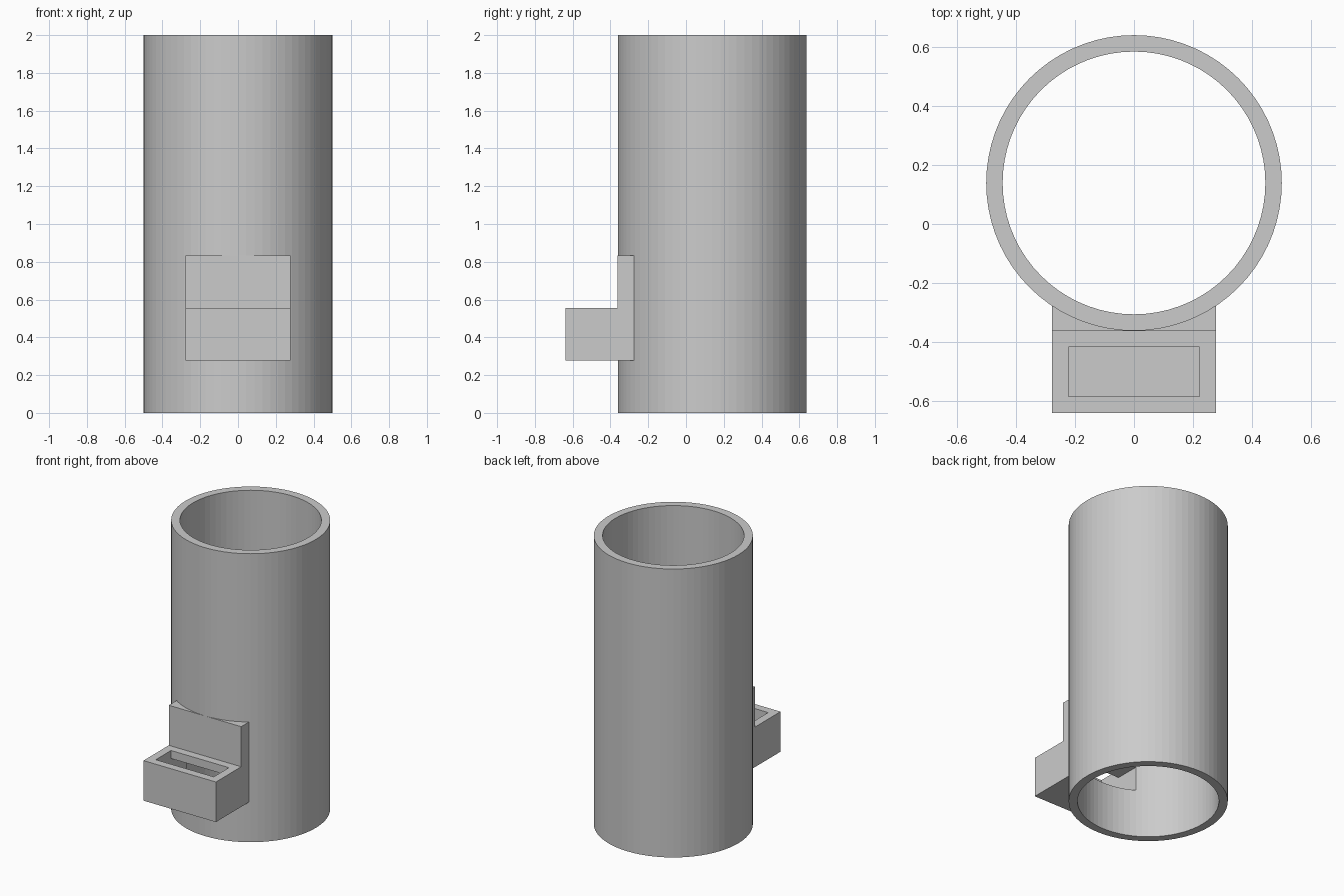
import bpy
import bmesh
from math import pi
from mathutils import Matrix, Vector

old = bpy.data.objects.get("Cube")
if old:
    bpy.data.objects.remove(old, do_unlink=True)

U = 1 / 18              # wall thickness, the module of the whole part
FRONT = -11.5 * U       # front of the tray
TUBE_Y = 2.5 * U        # axis of the tube
PLATE_Y = -6.5 * U - 0.0005

grey = bpy.data.materials.new("plain grey")
grey.use_nodes = True
colour = (0.6, 0.6, 0.6, 1)
grey.diffuse_color = colour
grey.node_tree.nodes["Principled BSDF"].inputs["Base Color"].default_value = colour


def finish(name, bm):
    bmesh.ops.recalc_face_normals(bm, faces=bm.faces)
    mesh = bpy.data.meshes.new(name)
    bm.to_mesh(mesh)
    bm.free()
    mesh.materials.append(grey)
    obj = bpy.data.objects.new(name, mesh)
    bpy.context.collection.objects.link(obj)
    return obj


def cylinder(name, radius, z0, z1):
    bm = bmesh.new()
    bmesh.ops.create_cone(bm, cap_ends=True, segments=72, radius1=radius,
                          radius2=radius, depth=z1 - z0,
                          matrix=Matrix.Translation((0, TUBE_Y, (z0 + z1) / 2)))
    return finish(name, bm)


def extrude_x(name, profile, half_width):
    """Sweep a closed (y, z) outline across the width."""
    bm = bmesh.new()
    face = bm.faces.new([bm.verts.new((-half_width, y, z)) for y, z in profile])
    swept = bmesh.ops.extrude_face_region(bm, geom=[face])["geom"]
    verts = [v for v in swept if isinstance(v, bmesh.types.BMVert)]
    bmesh.ops.translate(bm, verts=verts, vec=Vector((2 * half_width, 0, 0)))
    return finish(name, bm)


def block(name, half_width, y0, y1, z0, z1):
    return extrude_x(name, [(y0, z0), (y1, z0), (y1, z1), (y0, z1)], half_width)


def combine(target, tool, operation):
    mod = target.modifiers.new(tool.name, "BOOLEAN")
    mod.operation = operation
    mod.solver = "EXACT"
    mod.object = tool
    bpy.context.view_layer.objects.active = target
    bpy.ops.object.modifier_apply(modifier=mod.name)
    bpy.data.objects.remove(tool, do_unlink=True)


# Tube with an L-shaped bracket: back plate and tray in one piece
feeder = cylinder("feeder_tube_with_tray", 9 * U, 0, 36 * U)
back = -4.5 * U
bracket = extrude_x("bracket", [(FRONT, 5 * U), (back, 5 * U), (back, 15 * U),
                                (PLATE_Y, 15 * U), (PLATE_Y, 10 * U),
                                (FRONT, 10 * U)], 5 * U)
combine(feeder, bracket, "UNION")

# Bore of the tube, basin of the tray, and the outlet between them
combine(feeder, cylinder("bore", 8 * U, -U, 37 * U), "DIFFERENCE")
combine(feeder, block("basin", 4 * U, FRONT + U, FRONT + 4 * U, 6 * U, 11 * U), "DIFFERENCE")
combine(feeder, block("outlet", 4 * U, FRONT + 2 * U, 0, 6 * U, 9 * U), "DIFFERENCE")
